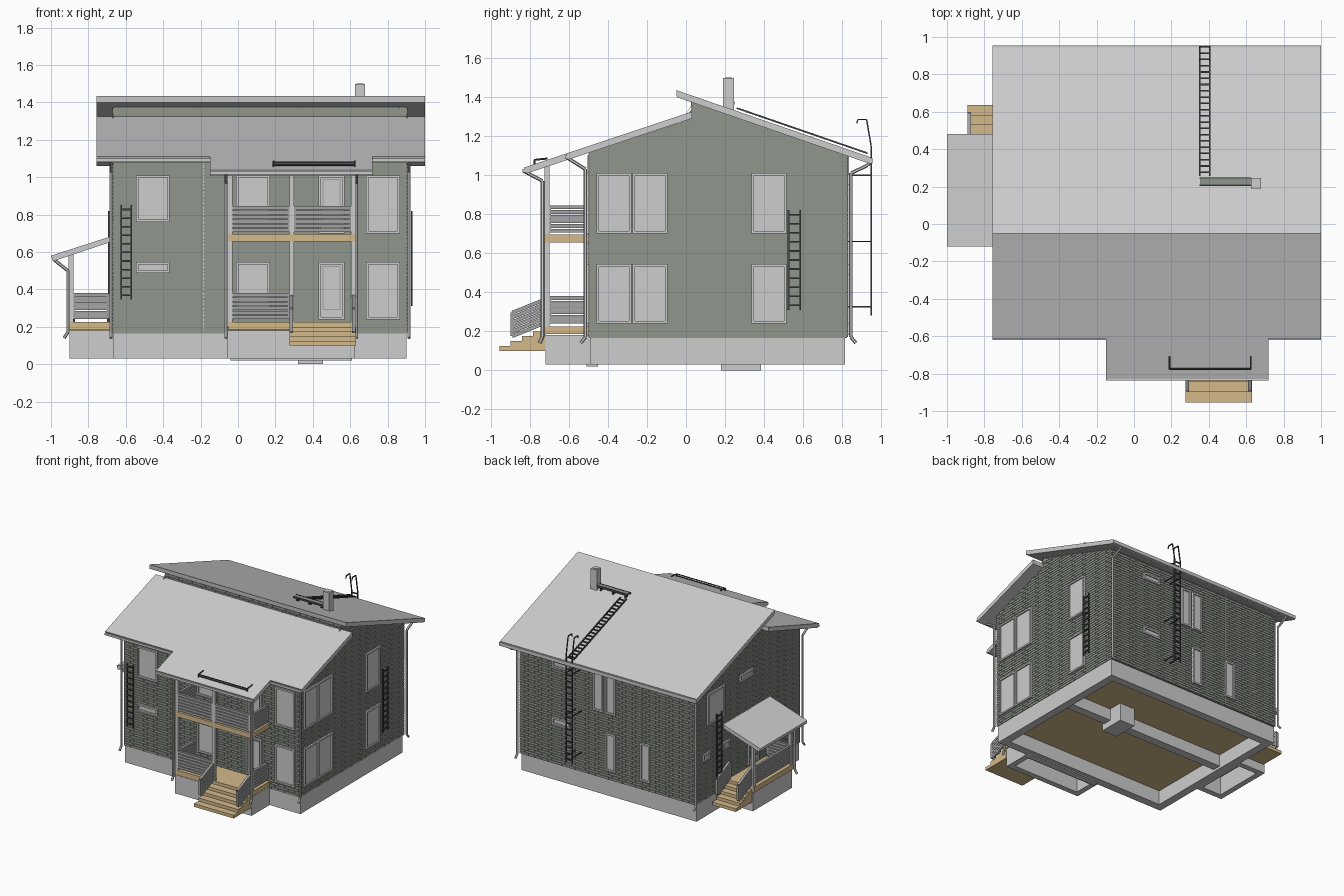
import bpy, bmesh, math
from mathutils import Vector

if "Cube" in bpy.data.objects:
    bpy.data.objects.remove(bpy.data.objects["Cube"])


def material(name, *rgb):
    mat = bpy.data.materials.new(name)
    mat.use_nodes = True
    mat.diffuse_color = (*rgb, 1)
    mat.node_tree.nodes["Principled BSDF"].inputs["Base Color"].default_value = (*rgb, 1)
    return mat


GREY = material("light grey", .61, .61, .61)
GREEN = material("grey green", .28, .31, .265)
WOOD = material("pale wood", .66, .49, .26)
RAIL = material("rail grey", .36, .36, .36)
METAL = material("dark metal", .06, .07, .065)


def make(name, mat, verts, faces):
    mesh = bpy.data.meshes.new(name)
    mesh.from_pydata(verts, [], faces)
    bm = bmesh.new()
    bm.from_mesh(mesh)
    bmesh.ops.recalc_face_normals(bm, faces=bm.faces)
    bm.to_mesh(mesh)
    bm.free()
    mesh.materials.append(mat)
    obj = bpy.data.objects.new(name, mesh)
    bpy.context.scene.collection.objects.link(obj)


BOX = [(0, 1, 3, 2), (4, 6, 7, 5), (0, 4, 5, 1), (2, 3, 7, 6), (0, 2, 6, 4), (1, 5, 7, 3)]


def boxes(name, mat, spans, place=lambda a, b, c: (a, b, c)):
    verts, faces = [], []
    for a0, a1, b0, b1, c0, c1 in spans:
        n = len(verts)
        verts += [place(a, b, c) for a in (a0, a1) for b in (b0, b1) for c in (c0, c1)]
        faces += [tuple(n + i for i in f) for f in BOX]
    make(name, mat, verts, faces)


def prism(name, mat, profile, lo, hi, along_y=False):
    def pt(t, p):
        return (p[0], t, p[1]) if along_y else (t, p[0], p[1])
    n = len(profile)
    verts = [pt(t, p) for t in (lo, hi) for p in profile]
    faces = [tuple(range(n)), tuple(range(n, 2 * n))]
    faces += [(i, (i + 1) % n, (i + 1) % n + n, i + n) for i in range(n)]
    make(name, mat, verts, faces)


def rods(name, mat, radius, paths, sides=6):
    verts, faces = [], []
    for path in paths:
        for a, b in zip(path, path[1:]):
            a, b = Vector(a), Vector(b)
            turn = (b - a).to_track_quat('Z', 'Y')
            n = len(verts)
            for end in (a, b):
                for k in range(sides):
                    ang = math.tau * (k + .5) / sides
                    verts.append(end + turn @ Vector((math.cos(ang), math.sin(ang), 0)) * radius)
            faces += [tuple(range(n, n + sides)), tuple(range(n + sides, n + 2 * sides))]
            faces += [(n + k, n + (k + 1) % sides, n + sides + (k + 1) % sides, n + sides + k)
                      for k in range(sides)]
    make(name, mat, verts, faces)


def ring(name, x0, x1, y0, y1, z0, z1, t):
    boxes(name, GREY, [(x0, x1, y0, y0 + t, z0, z1), (x0, x1, y1 - t, y1, z0, z1),
                       (x0, x0 + t, y0 + t, y1 - t, z0, z1), (x1 - t, x1, y0 + t, y1 - t, z0, z1)])


# Roof heights along the depth of the house
STEP = .03


def back_top(y):
    return 1.435 - (y + .05) * .345


def front_top(y):
    return 1.325 - (STEP - y) * .333


def ceiling(y):
    return (back_top(y) if y > .02 else front_top(y)) - .03


# Wall faces: (along, outward, up) to world
WALLS = {
    "front": lambda u, o, z: (u, -.495 - o, z),
    "back": lambda u, o, z: (u, .825 + o, z),
    "left": lambda u, o, z: (.9 + o, u, z),
    "right": lambda u, o, z: (-.665 - o, u, z),
    "clerestory": lambda u, o, z: (u, STEP - o, z)}

prism("wall_core", GREEN, [(-.495, .165), (.825, .165), (.825, ceiling(.825)), (STEP, ceiling(STEP)),
                           (STEP, ceiling(0)), (-.495, ceiling(-.495))], -.665, .9)


# Brick cladding, trimmed under the roof
def bricks(side, u0, u1, z0, z1, length=.06, pitch=.02, gap=.003):
    place, spans = WALLS[side], []
    for row in range(int((z1 - z0) / pitch)):
        z = z0 + row * pitch
        u = u0 - (row % 2) * length / 2
        while u < u1:
            a, b = max(u, u0), min(u + length - gap, u1)
            if b - a > gap and z < max(ceiling(place(t, 0, z)[1]) for t in (a, b)):
                spans.append((a, b, 0, .005, z, z + pitch - gap))
            u += length

    def trimmed(u, o, z):
        x, y, z = place(u, o, z)
        return x, y, min(z, ceiling(y))
    boxes(side + "_bricks", GREEN, spans, trimmed)


for side in ("front", "back"):
    bricks(side, -.67, .905, .17, 1.15)
for side in ("left", "right"):
    bricks(side, -.5, .83, .17, 1.42)
bricks("clerestory", -.665, .9, 1.3, 1.4)


# Windows and doors: pane plus raised frame
def frame(a, b, z0, z1, o, t):
    return [(a, a + t, 0, o, z0, z1), (b - t, b, 0, o, z0, z1),
            (a, b, 0, o, z0, z0 + t), (a, b, 0, o, z1 - t, z1)]


def window(side, u, w, z0, z1, door=False):
    a, b = u - w / 2, u + w / 2
    spans = [(a, b, 0, .008, z0, z1)] + frame(a, b, z0, z1, .018, .013)
    boxes(side + ("_door" if door else "_window"), GREY, spans, WALLS[side])
    if door:
        boxes(side + "_door_trim", RAIL, frame(a + .021, b - .021, z0 + .05, z1 - .02, .014, .005), WALLS[side])


UP, LOW = (.7, 1.01), (.24, .545)
SMALL_UP, SMALL_LOW = (.95, 1.005), (.487, .545)
for span in (UP, LOW):
    window("front", .5, .14, *span, door=True)
    window("front", .775, .18, *span)
    for y in (-.368, -.185, .425):
        window("left", y, .18, *span)
    window("back", .09, .09, *span)
for u in (-.455, .08):
    window("front", u, .18, .76, 1.01)
window("front", .08, .18, .3, .545)
window("front", -.455, .18, *SMALL_LOW)
window("back", .2, .09, *UP)
window("back", -.22, .09, *LOW)
window("right", .58, .22, .76, 1.01)
window("right", .1, .14, *LOW, door=True)
window("right", .19, .17, *SMALL_UP)
for u in (.7, .45):
    window("right", u, .09, *SMALL_LOW)
for span in (SMALL_UP, SMALL_LOW):
    window("back", .53, .16, *span)

# Foundations and floor
ring("foundation", -.665, .9, -.49, .815, .03, .17, .065)
ring("front_porch_foundation", -.06, .625, -.72, -.48, .03, .18, .045)
ring("side_porch_foundation", -.9, -.64, -.07, .43, .03, .18, .045)
boxes("foundation_beams", GREY, [(-.6, .83, .2, .27, .05, .15), (-.04, .61, -.51, -.45, .02, .1)])
boxes("chimney_footing", GREY, [(.32, .455, .18, .385, 0, .15)])
boxes("floor", WOOD, [(-.62, .86, -.45, .78, .145, .163)])


# Roof slabs with square-cut eaves and gutters
def slab(name, top, y0, y1, x0, x1, cut0, cut1):
    prism(name, GREY, [(y0, top(y0)), (y1, top(y1)), (y1 + cut1, top(y1 + cut1) - .035),
                       (y0 + cut0, top(y0 + cut0) - .035)], x0, x1)


slab("back_roof", back_top, -.05, .945, -.757, 1, .003, -.011)
slab("front_roof", front_top, -.615, STEP, -.757, 1, .011, 0)
slab("porch_roof", front_top, -.83, -.6, -.15, .72, .011, 0)
boxes("gutters", GREY, [(-.757, 1, .935, .955, 1.06, 1.088), (-.757, -.15, -.62, -.6, 1.082, 1.1),
                        (.72, 1, -.62, -.6, 1.082, 1.1), (-.15, .72, -.838, -.815, 1.014, 1.032)])
prism("side_porch_roof", GREY, [(-1, .58), (-.66, .69), (-.66, .66), (-.99, .55)], -.12, .48, along_y=True)

# Front and side porches
boxes("porch_decks", WOOD, [(-.05, .63, -.725, -.5, z, z + .04) for z in (.185, .655)]
      + [(-.91, -.67, -.07, .43, .182, .225)])
boxes("porch_posts", GREY, [(x, x + .025, -.725, -.7, .2, 1.06) for x in (-.055, .275, .605)]
      + [(-.905, -.88, y, y + .025, .2, .59) for y in (-.07, .405)])
boxes("front_stairs", WOOD, [(.275, .63, -.955 + .057 * i, -.72, .1, .125 + .025 * i) for i in range(4)])
boxes("side_stairs", WOOD, [(-.89, -.68, .42, .635 - .052 * i, .1, .125 + .025 * i) for i in range(4)])


# Railings of closely spaced horizontal boards
def railing(name, a, b, bars=6, rise=.12):
    lift = [Vector((0, 0, rise * i / (bars - 1))) for i in range(bars)]
    a, b = Vector(a), Vector(b)
    paths = [(a + h, b + h) for h in lift] + [(p, p + lift[-1]) for p in (a, b)]
    rods(name, RAIL, .0135, paths, sides=4)


for z in (.25, .715):
    railing("porch_front_railing", (-.04, -.715, z), (.275, -.715, z))
    for x in (-.04, .615):
        railing("porch_end_railing", (x, -.7, z), (x, -.515, z))
railing("upper_front_railing", (.3, -.715, .715), (.605, -.715, .715))
for x in (.285, .62):
    railing("front_stair_railing", (x, -.89, .175), (x, -.73, .24))
railing("side_porch_railing", (-.89, -.05, .25), (-.89, .41, .25))
railing("side_porch_end_railing", (-.88, -.06, .25), (-.69, -.06, .25))
for x in (-.88, -.69):
    railing("side_stair_railing", (x, .59, .175), (x, .43, .25))

# Downspouts and wall joints
spouts = [[(x, .945, 1.07), (x, .93, 1.05), (x, .845, 1.01), (x, .845, .17), (x, .87, .14)] for x in (-.68, .915)]
spouts += [[(x, -.61, 1.09), (x, -.515, 1.03), (x, -.515, .17), (x, -.54, .14)] for x in (-.68, .915)]
spouts += [[(x, -.83, 1.02), (x, -.735, .97), (x, -.735, .17), (x, -.75, .14)] for x in (-.065, .635)]
spouts += [[(-.985, -.09, .56), (-.91, -.09, .5), (-.91, -.09, .17), (-.93, -.09, .14)]]
rods("downspouts", GREY, .009, spouts)
rods("wall_joints", GREY, .004, [[(-.185, y, .18), (-.185, y, 1.1)] for y in (-.501, .831)], sides=4)


# Ladders
def ladder(name, a, b, half, rungs, radius=.006):
    a, b, half = Vector(a), Vector(b), Vector(half)
    paths = [(a + s * half, b + s * half) for s in (-1, 1)]
    for i in range(rungs):
        p = a.lerp(b, (i + .5) / rungs)
        paths.append((p - half, p + half))
    rods(name, METAL, radius, paths, sides=4)


ladder("front_ladder", (-.598, -.52, .345), (-.598, -.52, .85), (.027, 0, 0), 11)
ladder("left_ladder", (.928, .555, .31), (.928, .555, .82), (0, .03, 0), 11)
ladder("right_ladder", (-.69, .56, .31), (-.69, .56, .82), (0, .03, 0), 11)
ladder("back_ladder", (.378, .948, .28), (.378, .948, 1.15), (.027, 0, 0), 18)
ladder("roof_ladder", (.378, .26, back_top(.26) + .015), (.378, .93, back_top(.93) + .015), (.027, 0, 0), 20)
rods("ladder_hooks", METAL, .005, [[(x, .948, 1.15), (x, .925, 1.285), (x, .88, 1.285), (x, .875, 1.265)]
                                   for x in (.351, .405)], sides=4)
rods("ladder_brackets", METAL, .005, [[(x, .83, z), (x, .948, z)] for x in (.351, .405)
                                      for z in (.325, .66, 1)], sides=4)

# Roof fittings: chimney, walkway and snow guard
boxes("chimney", GREY, [(.625, .68, .19, .245, 1.3, 1.497)])
rods("chimney_flue", GREY, .018, [[(.652, .217, 1.49), (.652, .217, 1.5)]], sides=16)
boxes("roof_walkway", GREEN, [(.355, .625, .21, .242, 1.366, 1.376)])
boxes("walkway_rims", METAL, [(.35, .625, y, y + .006, 1.362, 1.378) for y in (.204, .242)])
boxes("walkway_legs", METAL, [(x, x + .012, .21, .24, 1.33, 1.367) for x in (.37, .48, .59)])
rods("snow_guard", METAL, .005, [[(.19, -.775, z), (.625, -.775, z)] for z in (1.065, 1.078)]
     + [[(x, -.71, 1.085), (x, -.775, 1.078), (x, -.775, 1.05)] for x in (.19, .625)])
